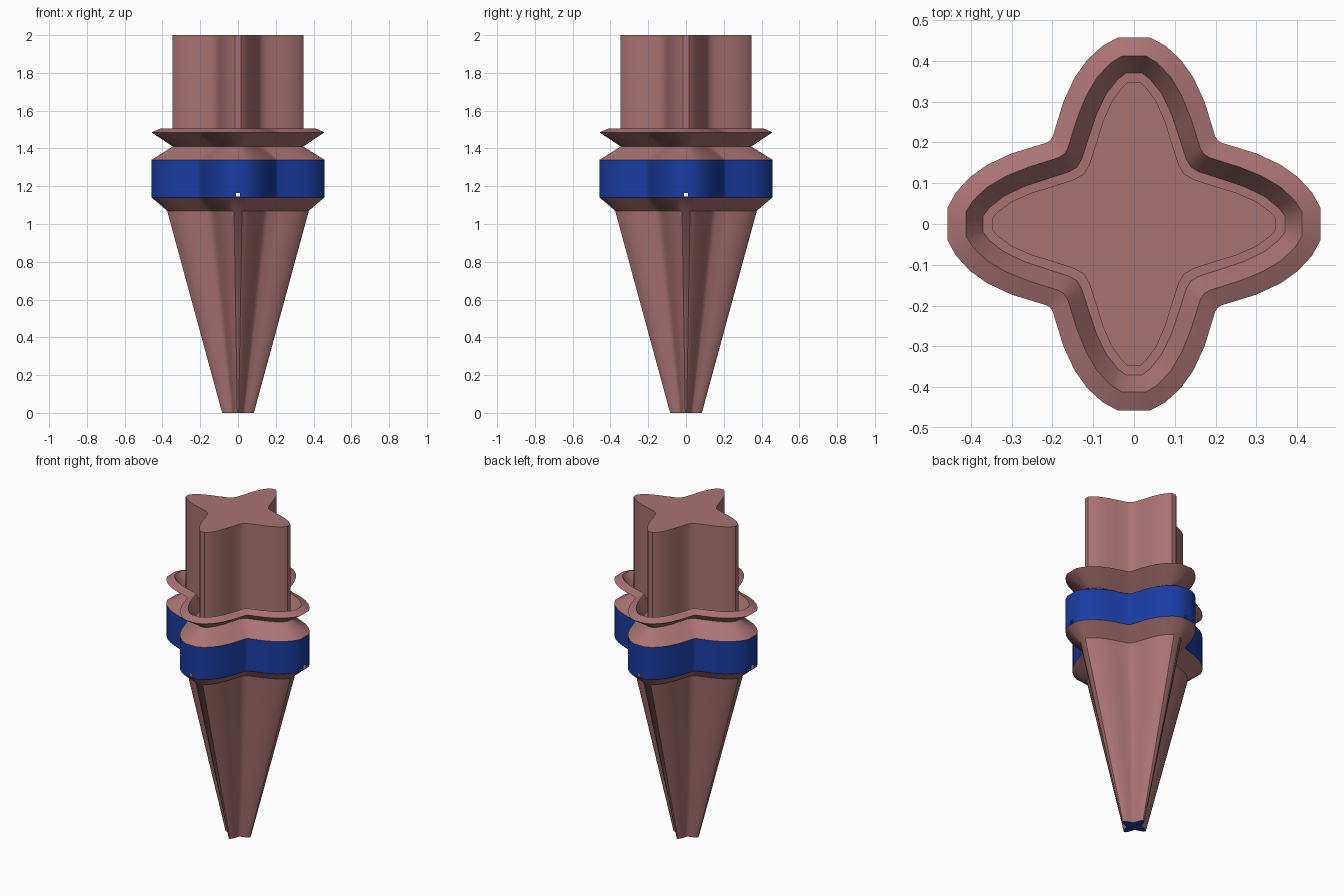
import bpy, bmesh

if "Cube" in bpy.data.objects:
    bpy.data.objects.remove(bpy.data.objects["Cube"])

def material(name, rgb):
    m = bpy.data.materials.new(name)
    m.diffuse_color = (*rgb, 1)
    m.use_nodes = True
    m.node_tree.nodes["Principled BSDF"].inputs["Base Color"].default_value = m.diffuse_color
    return m

ROSE = material("rose", (0.40, 0.17, 0.17))
BLUE = material("blue", (0.01, 0.045, 0.36))

# One eighth of the four-lobed outline: widest ring and slim column
WIDE = [(.457, .04), (.437, .077), (.402, .115), (.36, .145), (.3, .173), (.215, .199), (.205, .205)]
SLIM = [(.348, .015), (.334, .03), (.3, .055), (.25, .077), (.2, .092), (.145, .11), (.123, .123)]

def outline(reach):
    """Full outline whose lobes reach the given distance from the axis."""
    if reach < .3:                                   # small tip: scaled column
        pts = [(x * reach / .348, y * reach / .348) for x, y in SLIM]
    else:                                            # blend slim to wide
        t = (reach - .348) / (.457 - .348)
        pts = [(a + (c - a) * t, b + (d - b) * t) for (a, b), (c, d) in zip(SLIM, WIDE)]
    quarter = pts + [(y, x) for x, y in reversed(pts[:-1])]
    full = []
    for _ in range(4):
        full += quarter
        quarter = [(-y, x) for x, y in quarter]
    return full

def loft(name, rings, mat, cap_bottom=None, cap_top=False, holes=False):
    """Skin a stack of (reach, z) outlines; optional pin holes in lobe tips."""
    bm = bmesh.new()
    loops = [[bm.verts.new((x, y, z)) for x, y in outline(r)] for r, z in rings]
    n = len(loops[0])
    tips = []
    for lo, hi in zip(loops, loops[1:]):
        for i in range(n):
            j = (i + 1) % n
            f = bm.faces.new((lo[i], lo[j], hi[j], hi[i]))
            if holes and j % (n // 4) == 0:
                tips.append(f)
    if cap_top:
        bm.faces.new(loops[-1])
    if cap_bottom:
        bm.faces.new(loops[0][::-1]).material_index = 1
    for f in tips:
        # frame each tip face around a small square opening
        outer = list(f.verts)
        c = f.calc_center_median()
        zmin = min(v.co.z for v in outer)
        inner = []
        for v in outer:
            p = v.co.copy()
            for k in (0, 1):
                if abs(v.co[k] - c[k]) > 1e-4:
                    p[k] = c[k] + (.01 if v.co[k] > c[k] else -.01)
            p.z = zmin + (.005 if v.co.z < c.z else .025)
            inner.append(bm.verts.new(p))
        bm.faces.remove(f)
        for i in range(4):
            j = (i + 1) % 4
            bm.faces.new((outer[i], outer[j], inner[j], inner[i]))
    me = bpy.data.meshes.new(name)
    bm.to_mesh(me)
    bm.free()
    me.materials.append(mat)
    if cap_bottom:
        me.materials.append(cap_bottom)
    ob = bpy.data.objects.new(name, me)
    bpy.context.collection.objects.link(ob)
    bpy.ops.object.select_all(action='DESELECT')
    ob.select_set(True)
    bpy.context.view_layer.objects.active = ob
    bpy.ops.object.shade_smooth_by_angle(angle=.6)

# Tapered lower body flaring out to the band
loft("tapered_body", [(.084, 0), (.375, 1.07), (.457, 1.14)], ROSE, cap_bottom=BLUE)
# Blue band with pin holes
loft("band", [(.457, 1.14), (.457, 1.34)], BLUE, holes=True)
# Shoulder, neck and funnel-shaped flange
loft("flange", [(.457, 1.34), (.345, 1.41), (.457, 1.485), (.412, 1.505),
                (.37, 1.435), (.348, 1.435)], ROSE)
# Upright column
loft("column", [(.348, 1.435), (.348, 2)], ROSE, cap_top=True)
